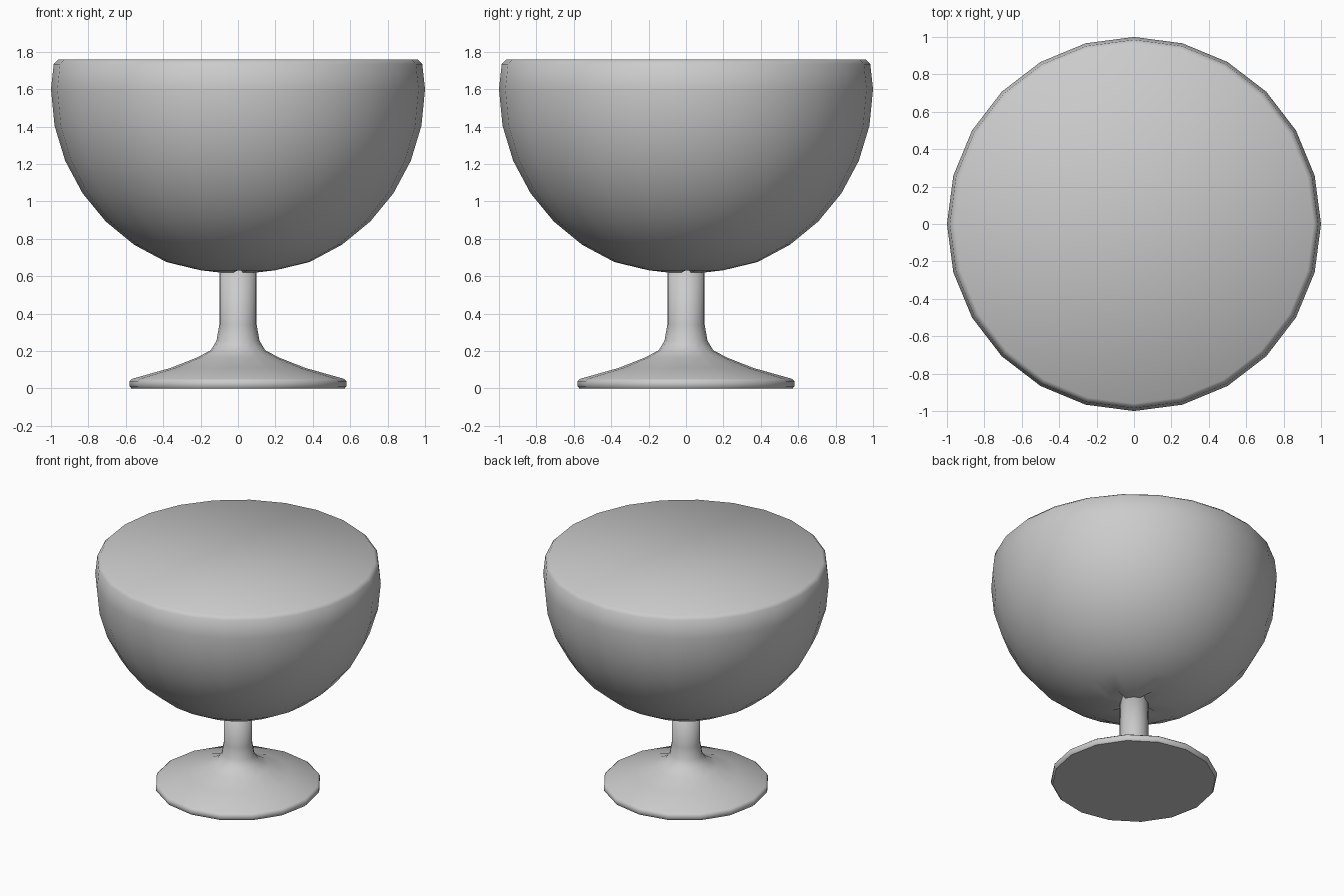
import bpy
import math

if "Cube" in bpy.data.objects:
    bpy.data.objects.remove(bpy.data.objects["Cube"])

grey = bpy.data.materials.new("plain grey")
grey.diffuse_color = (0.6, 0.6, 0.6, 1)
grey.use_nodes = True
grey.node_tree.nodes["Principled BSDF"].inputs["Base Color"].default_value = grey.diffuse_color


def lathe(name, profile, sides, adjust=None, sharp_below=None):
    """Spin a (radius, z) profile, listed bottom to top, and cap both ends."""
    verts, faces = [], []
    for ring, (r, z) in enumerate(profile):
        for i in range(sides):
            a = 2 * math.pi * i / sides
            dz = adjust(ring, i) if adjust else 0
            verts.append((r * math.cos(a), r * math.sin(a), z + dz))
    for k in range(len(profile) - 1):
        for i in range(sides):
            j = (i + 1) % sides
            faces.append((k * sides + i, k * sides + j,
                          (k + 1) * sides + j, (k + 1) * sides + i))
    faces.append(tuple(reversed(range(sides))))
    top = (len(profile) - 1) * sides
    faces.append(tuple(range(top, top + sides)))
    mesh = bpy.data.meshes.new(name)
    mesh.from_pydata(verts, [], faces)
    mesh.materials.append(grey)
    mesh.shade_smooth()
    # Keep the underside flat where asked
    if sharp_below is not None:
        for e in mesh.edges:
            e.use_edge_sharp = all(mesh.vertices[v].co.z < sharp_below for v in e.vertices)
    obj = bpy.data.objects.new(name, mesh)
    bpy.context.collection.objects.link(obj)
    return obj


# Bowl: lower part of a sphere, then a softened rim and a flat closed top
STEP = math.radians(11.25)
bowl_profile = [(0.1, 0.62), (0.2, 0.632)]
bowl_profile += [(math.sin(k * STEP), 1.6 - math.cos(k * STEP)) for k in range(2, 9)]
bowl_profile += [(0.985, 1.735), (0.96, 1.76)]


# Small pinches where the bowl meets the stem, one on each axis
def pinch(ring, i):
    return 0.035 if ring == 0 and i % 6 == 0 else 0


lathe("bowl", bowl_profile, 24, pinch)

# Foot and stem: one flared profile
stem_profile = [(0.57, 0), (0.58, 0.012), (0.58, 0.04), (0.565, 0.052), (0.36, 0.11),
                (0.22, 0.165), (0.145, 0.205), (0.115, 0.255), (0.1, 0.34), (0.1, 0.66)]
lathe("foot_and_stem", stem_profile, 16, sharp_below=0.005)
